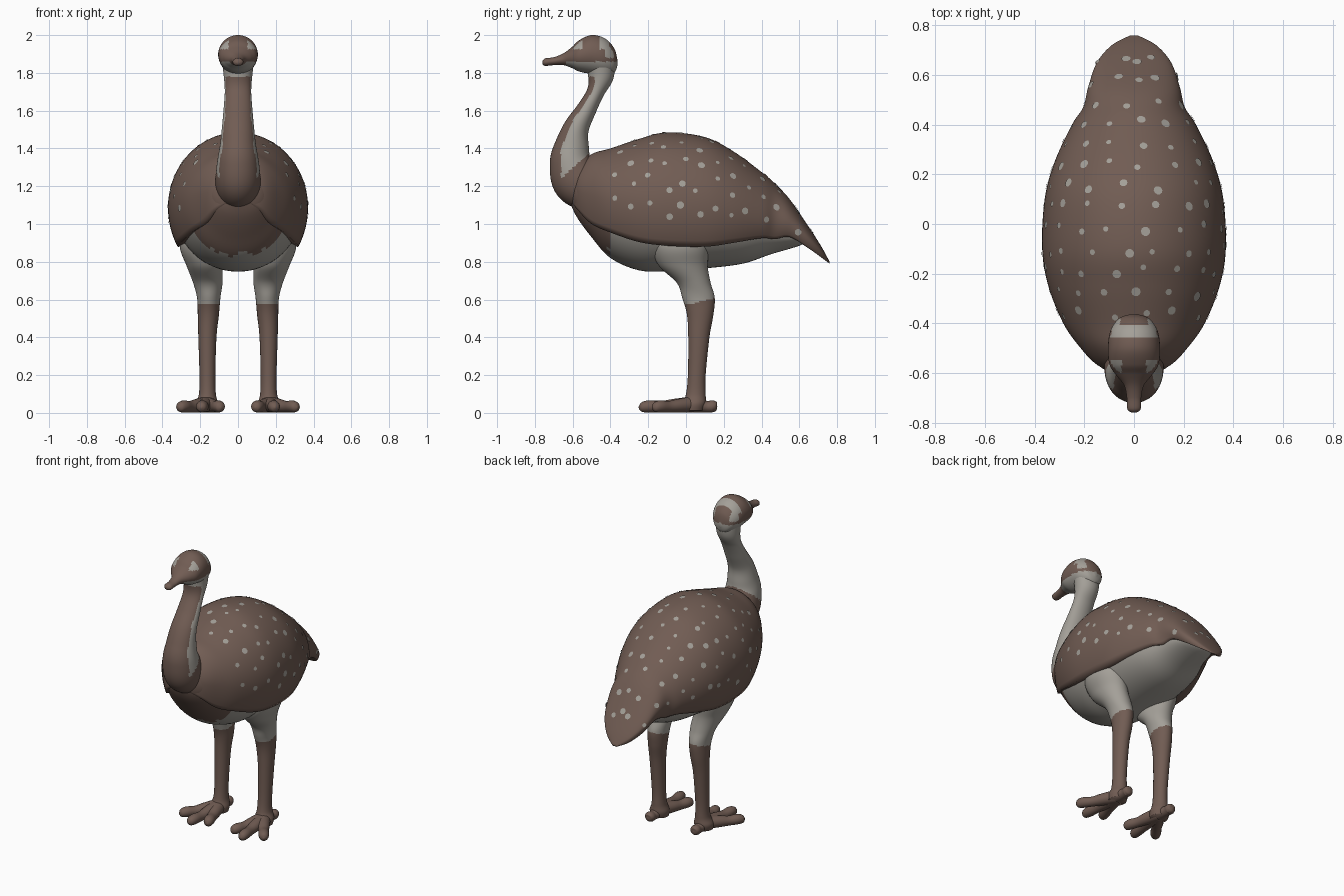
import bpy, bmesh, math, random
from mathutils import Vector
from mathutils.bvhtree import BVHTree

if "Cube" in bpy.data.objects:
    bpy.data.objects.remove(bpy.data.objects["Cube"])

random.seed(4)
X, Y, Z = Vector((1, 0, 0)), Vector((0, 1, 0)), Vector((0, 0, 1))


def material(name, col):
    m = bpy.data.materials.new(name)
    m.diffuse_color = (*col, 1)
    m.use_nodes = True
    m.node_tree.nodes["Principled BSDF"].inputs["Base Color"].default_value = m.diffuse_color
    return m


MATS = [material("brown plumage", (0.165, 0.108, 0.087)),
        material("pale grey plumage", (0.37, 0.35, 0.315))]


def smooth_path(pts, n):
    """Catmull-Rom interpolation of tuples."""
    p = [pts[0]] + list(pts) + [pts[-1]]
    out = []
    for i in range(1, len(p) - 2):
        for k in range(n):
            t = k / n
            out.append([0.5 * (2 * b + (c - a) * t + (2 * a - 5 * b + 4 * c - d) * t * t
                               + (3 * b - a - 3 * c + d) * t ** 3)
                        for a, b, c, d in zip(*p[i - 1:i + 3])])
    return out + [list(pts[-1])]


def skin(name, rings, rule):
    """Bridge rings into a closed mesh; rule(centre, normal) picks the colour."""
    bm = bmesh.new()
    loops = [[bm.verts.new(v) for v in r] for r in rings]
    n = len(loops[0])
    for a, b in zip(loops, loops[1:]):
        for i in range(n):
            j = (i + 1) % n
            bm.faces.new((a[i], a[j], b[j], b[i]))
    bm.faces.new(loops[0])
    bm.faces.new(loops[-1][::-1])
    bmesh.ops.recalc_face_normals(bm, faces=bm.faces)
    return finish(name, bm, rule)


def finish(name, bm, rule):
    bm.normal_update()
    for f in bm.faces:
        f.material_index = rule(f.calc_center_median(), f.normal)
        f.smooth = True
    me = bpy.data.meshes.new(name)
    bm.to_mesh(me)
    bm.free()
    for m in MATS:
        me.materials.append(m)
    ob = bpy.data.objects.new(name, me)
    bpy.context.collection.objects.link(ob)
    return ob


def tube(name, sections, rule, axis=None, steps=6, sides=40):
    """Sections are (x, y, z, sideways radius, other radius)."""
    s = smooth_path(sections, steps)
    rings = []
    for i, (x, y, z, ra, rb) in enumerate(s):
        t = axis or (Vector(s[min(i + 1, len(s) - 1)][:3]) - Vector(s[max(i - 1, 0)][:3])).normalized()
        u = (X - t * X.dot(t)).normalized()
        v = t.cross(u)
        ra, rb = max(ra, 0.002), max(rb, 0.002)
        rings.append([Vector((x, y, z)) + u * ra * math.cos(a) + v * rb * math.sin(a)
                      for a in (2 * math.pi * k / sides for k in range(sides))])
    return skin(name, rings, rule)


def brown(c, n):
    return 0


# Body: brown breast, pale belly
def body_rule(c, n):
    edge = 0.87 + 0.012 * math.sin(c.x * 45)
    return 0 if c.y < -0.39 and c.z > edge - 0.03 * (abs(c.x) < 0.12) else 1


tube("body", [(0, -0.62, 1.17, .03, .04), (0, -0.58, 1.16, .13, .12), (0, -0.5, 1.13, .2, .2),
              (0, -0.4, 1.10, .27, .28), (0, -0.25, 1.08, .32, .325), (0, -0.1, 1.07, .335, .32),
              (0, 0.1, 1.05, .32, .285), (0, 0.3, 1.0, .26, .21), (0, 0.45, .97, .185, .13),
              (0, 0.6, .93, .12, .045), (0, 0.63, .92, .02, .01)], body_rule, axis=Y, sides=64)

# Feather mantle with wings and tail: (y, top, widest height, lower edge, half width)
mantle = smooth_path([(-0.61, 1.22, 1.17, 1.12, .05), (-0.57, 1.30, 1.17, 1.07, .145),
                      (-0.5, 1.37, 1.15, 1.0, .215), (-0.4, 1.40, 1.12, .955, .285),
                      (-0.25, 1.45, 1.10, .905, .345), (-0.1, 1.485, 1.09, .885, .37),
                      (0.1, 1.46, 1.08, .88, .36), (0.25, 1.385, 1.06, .9, .32),
                      (0.4, 1.275, 1.03, .925, .25), (0.47, 1.215, 1.02, .92, .205),
                      (0.55, 1.13, 1.0, .93, .185), (0.65, .985, .92, .87, .15),
                      (0.72, .875, .85, .82, .09), (0.76, .80, .795, .79, .015)], 6)
rings = []
low = math.radians(30)
for y, top, mid, edge, w in mantle:
    ring = []
    for k in range(49):
        a = -low + (math.pi + 2 * low) * k / 48
        s = math.sin(a)
        ring.append((w * math.cos(a), y, mid + (s * (top - mid) if s > 0 else s / 0.5 * (mid - edge))))
    xe = w * math.cos(low)
    for k in range(1, 10):
        s = -1 + k / 5
        ring.append((xe * s, y, edge + 0.25 * (mid - edge) * (1 - s * s)))
    rings.append(ring)
shell = skin("feather_mantle", rings, brown)

# Pale spots: thin discs scattered in staggered rows over the mantle
bvh = BVHTree.FromPolygons([v.co for v in shell.data.vertices],
                           [p.vertices for p in shell.data.polygons])
spots = bmesh.new()
for r in range(13):
    y0 = -0.36 + r * 0.085
    sec = min(mantle, key=lambda q: abs(q[0] - y0))
    count = max(3, round(sec[4] * 27))
    for k in range(count):
        a = math.radians(-14 + 208 * (k + (0.3 if r % 2 else 0.7)) / count + random.uniform(-4, 4))
        y = y0 + random.uniform(-0.02, 0.02)
        sec = min(mantle, key=lambda q: abs(q[0] - y))
        hit, nor, _, _ = bvh.ray_cast(Vector((0, y, sec[2] + 0.01)), Vector((math.cos(a), 0, math.sin(a))))
        if hit is None:
            continue
        u = nor.cross(Y).normalized()
        v = nor.cross(u)
        rad = random.uniform(0.011, 0.02)
        spots.faces.new([spots.verts.new(hit + nor * 0.003 + rad * (u * math.cos(q) + v * math.sin(q)))
                         for q in (math.pi * i / 5 for i in range(10))])
        spots.faces.ensure_lookup_table()
        spots.faces[-1].normal_update()
        if spots.faces[-1].normal.dot(nor) < 0:
            spots.faces[-1].normal_flip()
finish("plumage_spots", spots, lambda c, n: 1)


# Neck: brown down the front and at the base, pale at the sides and back
def neck_rule(c, n):
    if c.z < 1.27 + (c.y + 0.63) * 0.9:
        return 0
    return 0 if n.y < -0.5 and c.z < 1.78 else 1


tube("neck", [(0, -0.40, 1.17, .08, .10), (0, -0.50, 1.185, .115, .12), (0, -0.575, 1.235, .12, .135),
              (0, -0.61, 1.33, .11, .112), (0, -0.603, 1.42, .095, .09), (0, -0.58, 1.51, .085, .068),
              (0, -0.525, 1.61, .076, .052), (0, -0.478, 1.70, .07, .047), (0, -0.452, 1.78, .075, .068),
              (0, -0.45, 1.86, .085, .075)], neck_rule, steps=10, sides=64)


# Head and beak: brown crown and face, pale jaw, brow and nape band
def head_rule(c, n):
    jaw = c.z < 1.86 and c.y > -0.635
    nape = -0.455 < c.y < -0.405 and c.z > 1.925
    side_band = c.y > -0.43 and c.z > 1.88 and abs(c.x) > 0.055
    brow = -0.625 < c.y < -0.55 and c.z > 1.925 and abs(c.x) > 0.05
    return 1 if jaw or nape or side_band or brow else 0


tube("head", [(0, -0.363, 1.855, .012, .015), (0, -0.38, 1.865, .06, .065), (0, -0.43, 1.885, .095, .098),
              (0, -0.5, 1.897, .105, .103), (0, -0.565, 1.89, .099, .083), (0, -0.605, 1.881, .075, .055),
              (0, -0.65, 1.872, .04, .031), (0, -0.70, 1.862, .029, .021), (0, -0.745, 1.857, .027, .02),
              (0, -0.76, 1.855, .01, .008)], head_rule, axis=Y, steps=10, sides=64)

# Legs and toes, mirrored
TOES = {"inner_toe": (0.09, -0.20), "middle_toe": (0.195, -0.25),
        "outer_toe": (0.315, -0.175), "back_toe": (0.17, 0.165)}
for side, s in (("left", 1), ("right", -1)):
    tube("leg_" + side, [(s * .2, -.03, 1.0, .09, .14), (s * .2, -.03, .88, .108, .15),
                         (s * .178, -.015, .78, .095, .13), (s * .16, .04, .69, .078, .09),
                         (s * .155, .066, .61, .062, .086), (s * .157, .075, .52, .056, .07),
                         (s * .162, .068, .4, .048, .056), (s * .162, .057, .2, .042, .047),
                         (s * .162, .052, .1, .045, .052), (s * .165, .045, .05, .06, .062),
                         (s * .165, .04, .012, .055, .055)],
         lambda c, n: 1 if c.z > 0.575 + 0.25 * max(0, c.y - 0.02) else 0, axis=Z, steps=10)
    for toe, (tx, ty) in TOES.items():
        a, b = Vector((.165, .035, .045)), Vector((tx, ty, .024))
        pts = []
        for f, rs, rv in ((0, .045, .042), (.35, .038, .036), (.6, .031, .03),
                          (.82, .033, .032), (.95, .024, .024), (1, .004, .005)):
            p = a.lerp(b, f)
            pts.append((s * p.x, p.y, max(p.z, rv + 0.002) if f < .9 else p.z + 0.004, rs, rv))
        tube(f"{toe}_{side}", pts, brown, steps=5, sides=20)
